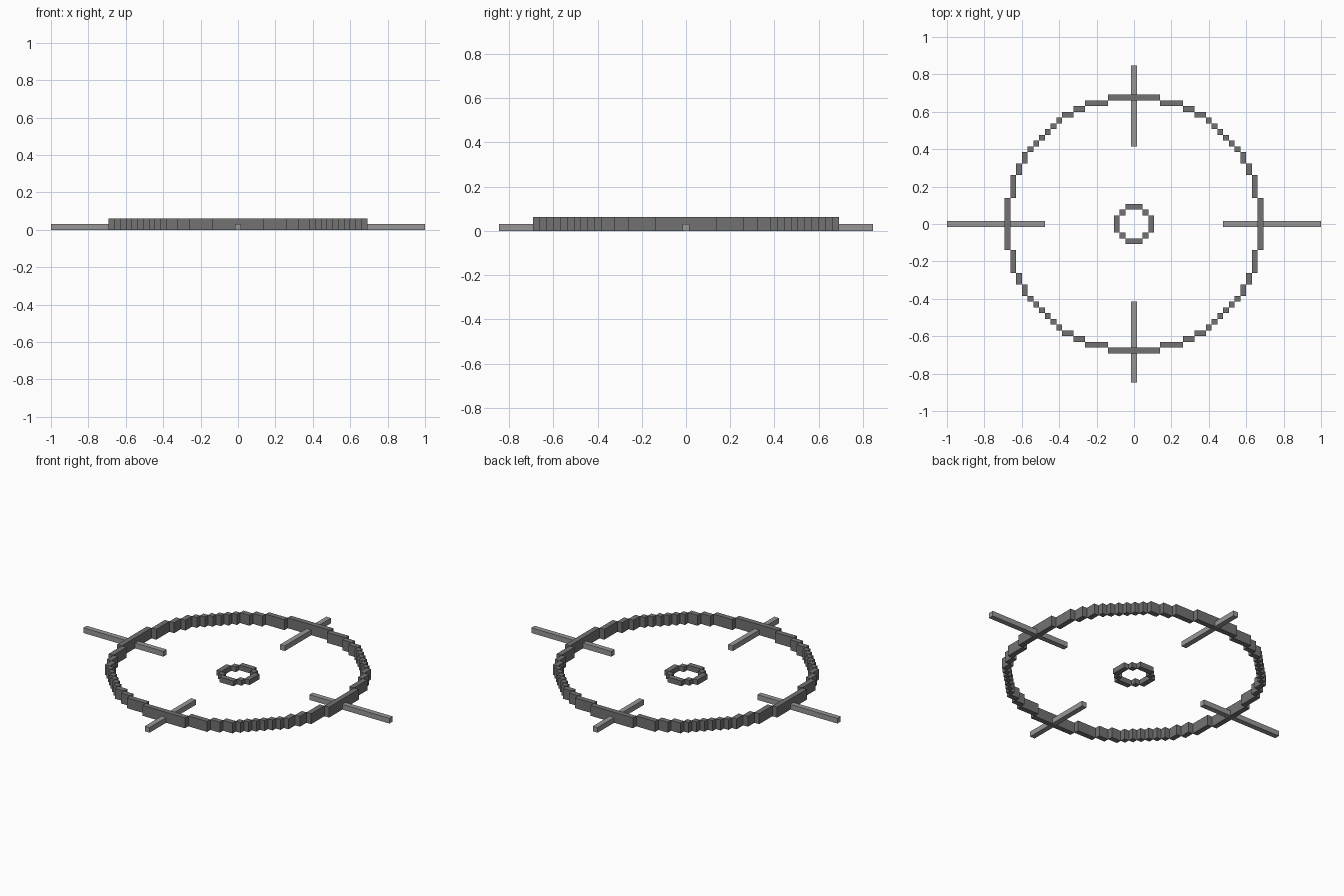
import bpy
import bmesh
from mathutils import Matrix, Vector
from math import pi

cube = bpy.data.objects.get("Cube")
if cube:
    bpy.data.objects.remove(cube, do_unlink=True)

U = 1 / 32.5  # size of one block


def make_material(name, value):
    mat = bpy.data.materials.new(name)
    mat.use_nodes = True
    color = (value, value, value, 1)
    mat.diffuse_color = color
    bsdf = next(n for n in mat.node_tree.nodes if n.type == 'BSDF_PRINCIPLED')
    bsdf.inputs["Base Color"].default_value = color
    bsdf.inputs["Roughness"].default_value = 0.8
    return mat


dark_grey = make_material("dark grey", 0.168)
light_grey = make_material("light grey", 0.31)


def add_box(bm, x0, x1, y0, y1, height, turn=0):
    """Box standing on the ground, in block units, turned by quarter turns."""
    center = Vector(((x0 + x1) / 2, (y0 + y1) / 2, height / 2)) * U
    size = Vector((x1 - x0, y1 - y0, height)) * U
    matrix = (Matrix.Rotation(turn * pi / 2, 4, 'Z') @ Matrix.Translation(center)
              @ Matrix.Diagonal((*size, 1)))
    bmesh.ops.create_cube(bm, size=1, matrix=matrix)


def finish(bm, name, mat):
    mesh = bpy.data.meshes.new(name)
    bm.to_mesh(mesh)
    bm.free()
    mesh.materials.append(mat)
    obj = bpy.data.objects.new(name, mesh)
    bpy.context.collection.objects.link(obj)


def block_ring(name, runs, height):
    """Stepped ring: each run is (row, first block, last block)."""
    bm = bmesh.new()
    for turn in range(4):
        for row, a, b in runs:
            add_box(bm, a - 0.5, b + 0.5, row - 0.5, row + 0.5, height, turn)
            if a > 0:  # mirrored run
                add_box(bm, -b - 0.5, -a + 0.5, row - 0.5, row + 0.5, height, turn)
    finish(bm, name, dark_grey)


# Stepped rings
block_ring("outer_ring", [(22, -4, 4), (21, 5, 8), (20, 9, 10), (19, 11, 12),
                          (18, 13, 13), (17, 14, 14), (16, 15, 15)], 2)
block_ring("inner_ring", [(3, -1, 1), (2, 2, 2)], 1)

# Cross bars, each interrupted where the outer ring stands
for turn, (name, inner, outer) in enumerate([("left_bar", 15.5, 32.5), ("back_bar", 13.5, 27.5),
                                             ("right_bar", 15.5, 32.5), ("front_bar", 13.5, 27.5)]):
    bm = bmesh.new()
    add_box(bm, inner, 21.5, -0.5, 0.5, 1, turn)
    add_box(bm, 22.5, outer, -0.5, 0.5, 1, turn)
    finish(bm, name, light_grey)
